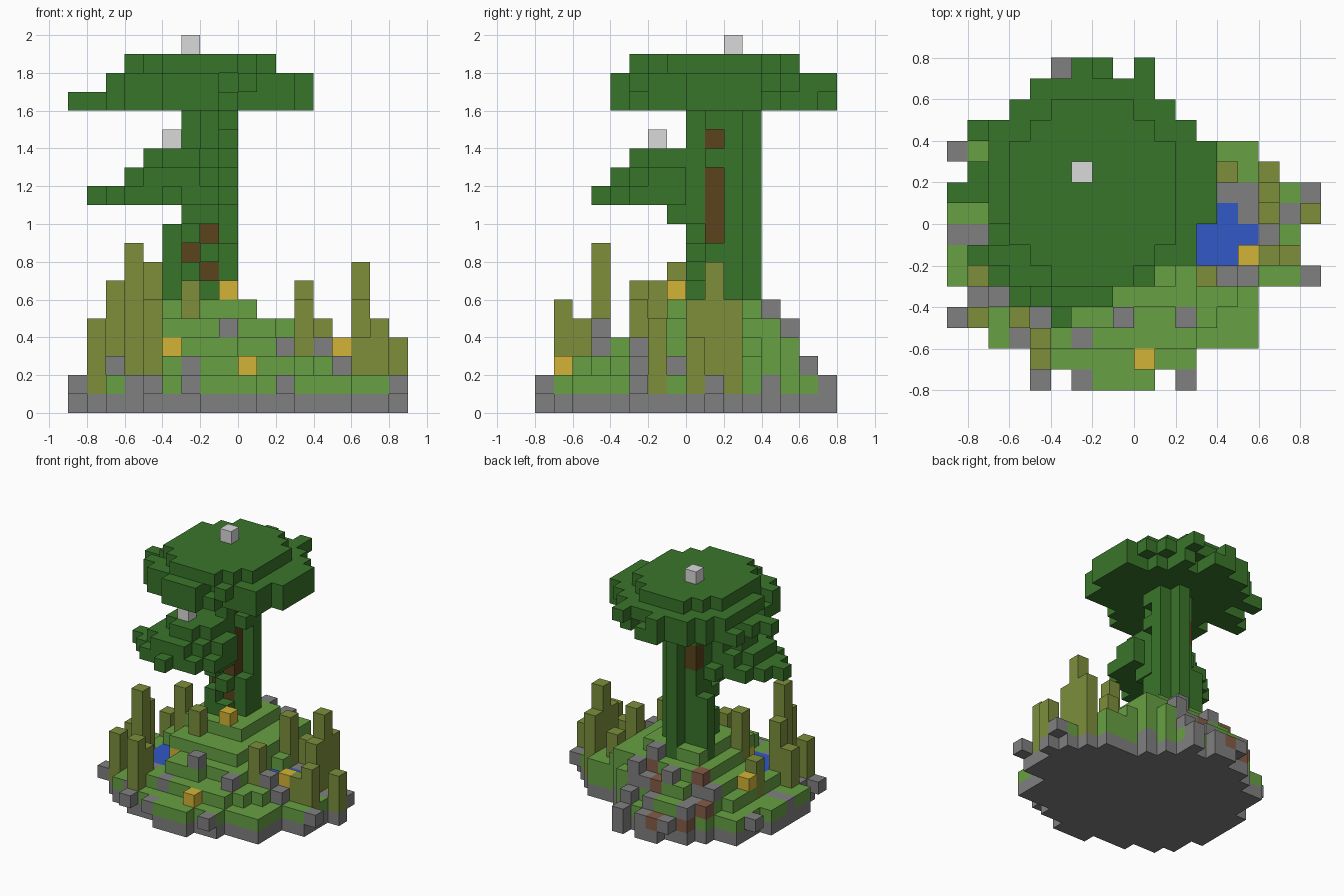
import bpy
import bmesh
import math
import random
from mathutils import Vector

random.seed(4)
CELL = 0.1

default_cube = bpy.data.objects.get("Cube")
if default_cube:
    bpy.data.objects.remove(default_cube)


def linear(channel):
    value = channel / 255
    return value / 12.92 if value < 0.04045 else ((value + 0.055) / 1.055) ** 2.4


def make_material(name, code):
    colour = [linear(channel) for channel in bytes.fromhex(code)] + [1.0]
    material = bpy.data.materials.new(name)
    material.use_nodes = True
    material.diffuse_color = colour
    material.node_tree.nodes["Principled BSDF"].inputs["Base Color"].default_value = colour
    return material


COLOURS = {
    "leaf_green": "39752A", "grass_green": "67A043", "stone_grey": "808080",
    "pale_grey": "DADADA", "reed_olive": "7D8F3B", "ochre_yellow": "D4B436",
    "water_blue": "3158C6", "bark_brown": "5A441C", "clay_brown": "855D48",
}
materials = {name: make_material(name, code) for name, code in COLOURS.items()}
cells = {}  # grid cell -> (part name, colour name)


def put(part, colour, x, y, z):
    cells[x, y, z] = (part, colour)


def column(part, colour, x, y, bottom, top):
    for z in range(bottom, top):
        put(part, colour, x, y, z)


def rows_to_plan(first_y, rows):
    return {(x, y) for y, (low, high) in enumerate(rows, first_y) for x in range(low, high)}


def disc(part, colour, cx, cy, rx, ry, z):
    for x in range(math.floor(cx - rx), math.ceil(cx + rx)):
        for y in range(math.floor(cy - ry), math.ceil(cy + ry)):
            if math.hypot((x + 0.5 - cx) / rx, (y + 0.5 - cy) / ry) <= 1:
                put(part, colour, x, y, z)


def is_rim(plan, x, y):
    return any((x + dx, y + dy) not in plan for dx, dy in ((1, 0), (-1, 0), (0, 1), (0, -1)))


# Island footprint, ponds and rocks, as plan cells
island = rows_to_plan(-8, [
    (-5, 3), (-5, 3), (-7, 6), (-9, 6), (-8, 6), (-9, 9), (-9, 8), (-9, 8),
    (-9, 9), (-9, 9), (-8, 7), (-9, 6), (-8, 3), (-6, 2), (-5, 1), (-4, 1)])
island -= {(-4, -8), (1, -8), (-1, 7)}
ponds = rows_to_plan(-2, [(3, 5), (3, 6), (4, 5)])
ponds |= rows_to_plan(-4, [(-6, -3), (-6, -4), (-6, -4)])
overhanging = {(-5, -8), (-3, -8), (2, -8), (8, -3), (8, 1), (-9, 3), (-9, -5), (-4, 7)}
flush_rocks = {(-9, -1), (-8, -1), (-8, -4), (-6, -6), (-3, -6), (-5, -5),
               (4, 1), (5, 1), (5, 0), (7, 0), (5, -3), (0, 7)}
boulders = {(-1, -5), (2, -5), (-7, -4), (6, -1), (4, -3)}


def hill_height(x, y):
    # Terraced mound: gentle to the front and right, steep behind
    across = max((x + 0.4) / 1.7, (-3.6 - x) / 1.15, 0)
    along = max((-1 - y) / 1.6, (y - 4) * 1.4, 0)
    rough = random.random() * 0.9 if y > 3 else 0
    return max(2, round(6 - math.hypot(across, along) - rough))


# Terraced hill with stone and clay patches
for x, y in sorted(island):
    if (x, y) in overhanging:
        put("rim_rocks", "stone_grey", x, y, 1)
        continue
    top = 3 if (x, y) in ponds else hill_height(x, y)
    column("island_base", "stone_grey", x, y, 0, 1)
    for z in range(1, top):
        chance = random.random()
        colour = "grass_green"
        if y > 3 and chance < 0.44:
            colour = "clay_brown" if chance < 0.14 else "stone_grey"
        elif chance < 0.06 and z < top - 1:
            colour = "stone_grey"
        put("hill", colour, x, y, z)
    if (x, y) in flush_rocks:
        put("hill", "stone_grey", x, y, top - 1)
    elif (x, y) in boulders:
        put("boulders", "stone_grey", x, y, top)
    elif (x, y) in ponds:
        column("ponds", "water_blue", x, y, 1, top)

# Reed posts: plan cell and top
for x, y, top in [(-8, -5, 5), (-8, -3, 5), (-7, -3, 7), (-6, -5, 9), (-5, -1, 8),
                  (-7, 0, 5), (-3, -2, 7), (-5, -7, 6), (-5, -6, 5), (3, -3, 6),
                  (3, 1, 7), (4, 2, 5), (6, 1, 8), (6, 0, 6), (6, 2, 6),
                  (6, -2, 4), (7, -2, 5), (8, 0, 4)]:
    column("reed_posts", "reed_olive", x, y, 1, top)

# Yellow blocks
for x, y, z in [(-1, -1, 6), (0, -7, 2), (5, -2, 3), (-4, -3, 3), (-7, 1, 3)]:
    put("yellow_blocks", "ochre_yellow", x, y, z)

# Trunk: brown core wrapped in leafy bark, with notched corners and grooves
for x in range(-3, 0):
    for y in range(4):
        if x == -2 or y in (1, 2):
            core = x == -2 and y in (1, 2)
            column("trunk", "bark_brown" if core else "leaf_green", x, y, 5, 16)
column("trunk", "leaf_green", -4, 2, 5, 10)
column("trunk", "leaf_green", -3, 0, 5, 10)
for z in (9, 10, 11, 12, 14):
    del cells[-1, 1, z]
for x, z in ((-2, 9), (-3, 8), (-2, 7)):
    del cells[x, 0, z]
    put("trunk", "bark_brown", x, 1, z)
column("trunk", "bark_brown", -3, 2, 12, 14)

# Side branch foliage
for x in (-3, -2):
    put("branch_foliage", "leaf_green", x, -1, 10)
disc("branch_foliage", "leaf_green", -3.5, -1.5, 3.6, 3.1, 11)
for x, y in ((-8, -2), (-4, -5)):
    put("branch_foliage", "leaf_green", x, y, 11)
disc("branch_foliage", "leaf_green", -3.2, -1.2, 2.9, 2.7, 12)
disc("branch_foliage", "leaf_green", -3, -1, 2.1, 2.1, 13)
put("branch_cap", "pale_grey", -4, -2, 14)

# Main canopy: ragged double rim below a flat top
canopy = rows_to_plan(-4, [
    (-4, -1), (-6, 1), (-7, 3), (-7, 3), (-7, 4), (-9, 4),
    (-8, 4), (-7, 4), (-8, 3), (-6, 2), (-5, 1), (-3, 1)])
canopy.discard((-1, 7))
for x, y in sorted(canopy):
    levels = [16, 17]
    if x < -7:
        levels = [16]
    elif is_rim(canopy, x, y):
        levels = random.choice([[16], [17], [16, 17], [16, 17], [16, 17]])
    for z in levels:
        put("canopy", "leaf_green", x, y, z)
disc("canopy", "leaf_green", -2, 1.5, 4.1, 4.6, 18)
put("canopy_cap", "pale_grey", -3, 2, 19)

# Outward face directions, each with its two in-plane axes
DIRECTIONS = []
for axis in range(3):
    for sign in (1, -1):
        normal, u, v = Vector(), Vector(), Vector()
        normal[axis] = sign
        u[(axis + 1) % 3] = 0.5
        v[(axis + 2) % 3] = 0.5 * sign
        DIRECTIONS.append((normal, u, v))


def build_part(part):
    # Mesh only the faces open to the air
    own = {cell: colour for cell, (owner, colour) in cells.items() if owner == part}
    palette = sorted(set(own.values()))
    mesh = bpy.data.meshes.new(part)
    bm = bmesh.new()
    for cell, colour in own.items():
        centre = Vector(cell) + Vector((0.5, 0.5, 0.5))
        for normal, u, v in DIRECTIONS:
            if tuple(int(a + b) for a, b in zip(cell, normal)) in cells:
                continue
            middle = centre + normal / 2
            corners = (middle - u - v, middle + u - v, middle + u + v, middle - u + v)
            face = bm.faces.new([bm.verts.new(corner * CELL) for corner in corners])
            face.material_index = palette.index(colour)
    bmesh.ops.remove_doubles(bm, verts=bm.verts, dist=CELL / 100)
    bm.to_mesh(mesh)
    bm.free()
    for colour in palette:
        mesh.materials.append(materials[colour])
    bpy.context.collection.objects.link(bpy.data.objects.new(part, mesh))


for part_name in sorted({owner for owner, _ in cells.values()}):
    build_part(part_name)
